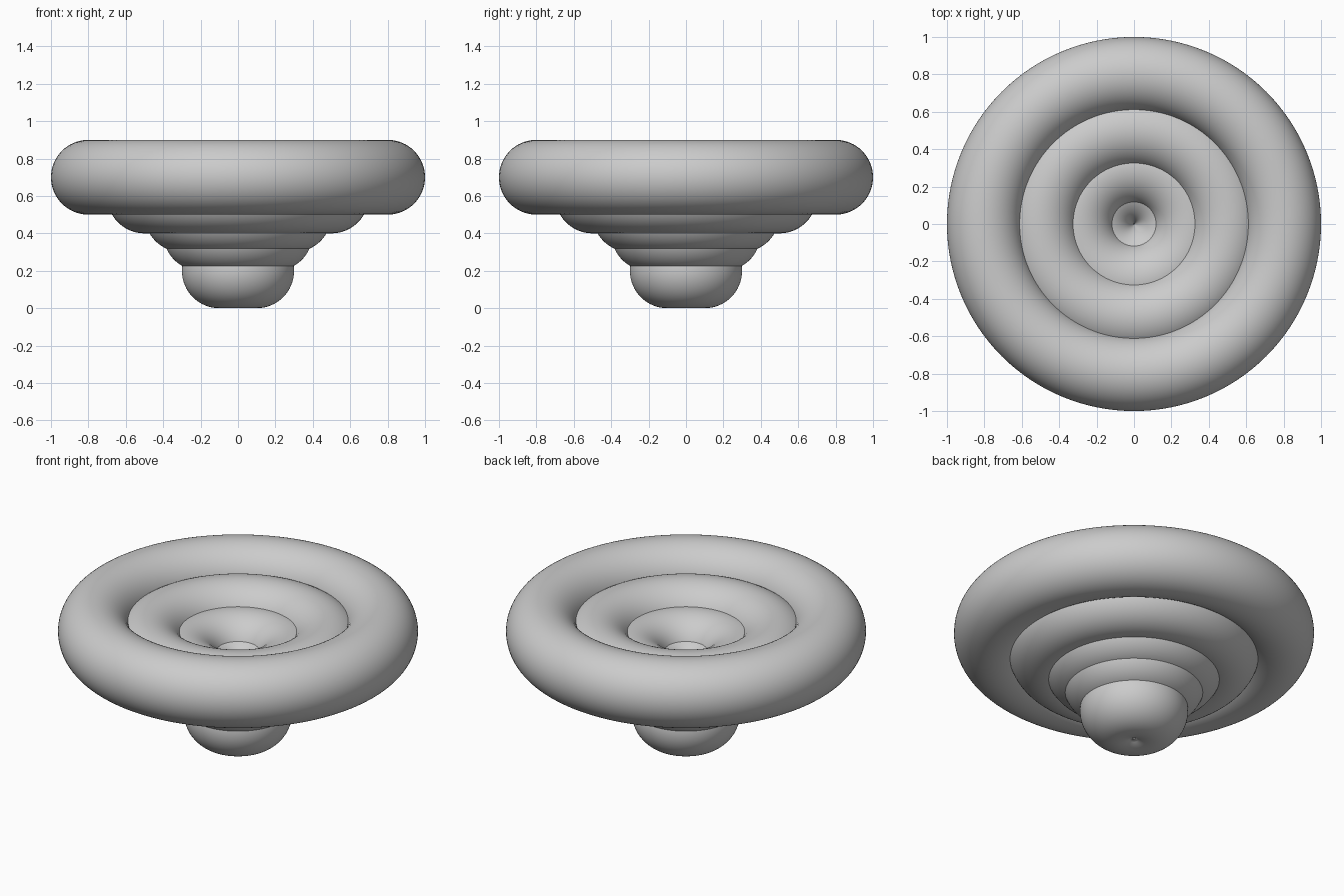
import bpy

cube = bpy.data.objects.get("Cube")
if cube:
    bpy.data.objects.remove(cube, do_unlink=True)

# Single plain grey for every ring
GREY = (0.6, 0.6, 0.6, 1.0)
grey = bpy.data.materials.new("light_grey")
grey.use_nodes = True
grey.diffuse_color = GREY
grey.node_tree.nodes["Principled BSDF"].inputs["Base Color"].default_value = GREY

TUBE = 0.2  # every ring shares one tube radius


def ring(name, radius, height):
    bpy.ops.mesh.primitive_torus_add(
        major_radius=radius, minor_radius=TUBE,
        major_segments=128, minor_segments=64,
        location=(0, 0, height))
    obj = bpy.context.object
    obj.name = name
    obj.data.materials.append(grey)
    bpy.ops.object.shade_smooth()


# Overlapping rings, stacked from the wide rim down to the ball-like foot
ring("rim_ring", 0.8, 0.7)
ring("upper_ring", 0.5, 0.6)
ring("middle_ring", 0.3, 0.5)
ring("lower_ring", 0.2, 0.4)
ring("foot_ring", 0.1, 0.2)
